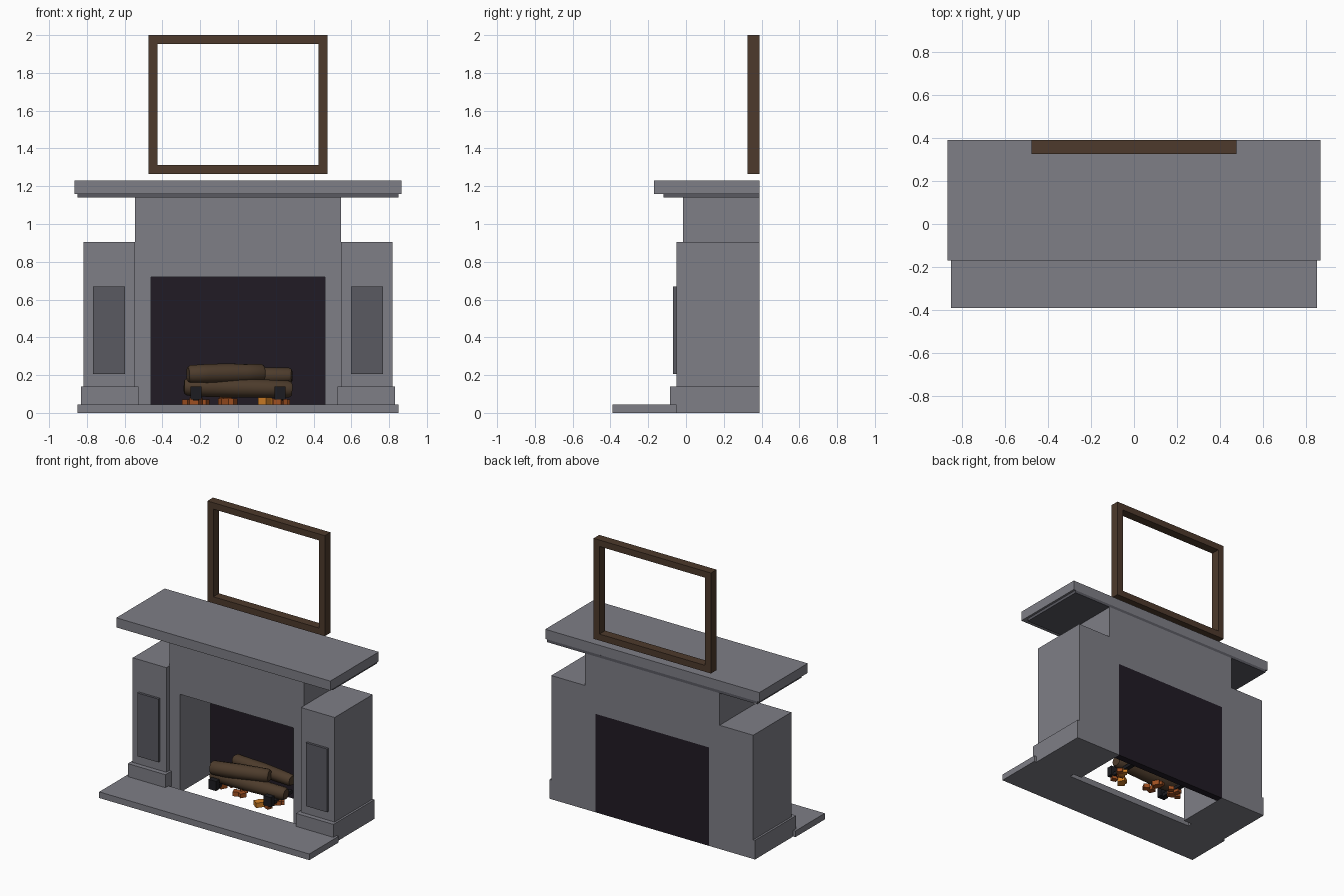
import bpy, bmesh, math, random
from mathutils import Vector, Matrix

if "Cube" in bpy.data.objects:
    bpy.data.objects.remove(bpy.data.objects["Cube"])

random.seed(4)


def mat(name, r, g, b):
    m = bpy.data.materials.new(name)
    m.diffuse_color = (r, g, b, 1)
    m.use_nodes = True
    m.node_tree.nodes["Principled BSDF"].inputs["Base Color"].default_value = m.diffuse_color
    return m


STONE = mat("stone", 0.21, 0.21, 0.24)
TRIM = mat("dark_stone", 0.10, 0.10, 0.12)
SOOT = mat("soot", 0.015, 0.011, 0.018)
WOOD = mat("frame_wood", 0.075, 0.042, 0.025)
BARK = mat("bark", 0.075, 0.045, 0.025)
IRON = mat("iron", 0.012, 0.012, 0.015)
EMBER = mat("ember", 0.35, 0.08, 0.015)
GLOW = mat("glowing_ember", 0.65, 0.22, 0.02)


def finish(name, bm, material):
    bmesh.ops.recalc_face_normals(bm, faces=bm.faces)
    me = bpy.data.meshes.new(name)
    bm.to_mesh(me)
    bm.free()
    ob = bpy.data.objects.new(name, me)
    me.materials.append(material)
    bpy.context.collection.objects.link(ob)
    return ob


def box(name, x, y, z, material, turn=None):
    """Box from (min, max) pairs, optionally turned about its centre."""
    bm = bmesh.new()
    size = [b - a for a, b in (x, y, z)]
    mid = Vector([(a + b) / 2 for a, b in (x, y, z)])
    m = Matrix.Translation(mid) @ (turn or Matrix()) @ Matrix.Diagonal((*size, 1))
    bmesh.ops.create_cube(bm, size=1, matrix=m)
    return finish(name, bm, material)


def extrude_y(name, outline, y0, y1, material):
    """Extrude an x/z outline along y."""
    bm = bmesh.new()
    face = bm.faces.new([bm.verts.new((x, y0, z)) for x, z in outline])
    new = bmesh.ops.extrude_face_region(bm, geom=[face])["geom"]
    verts = [v for v in new if isinstance(v, bmesh.types.BMVert)]
    bmesh.ops.translate(bm, vec=(0, y1 - y0, 0), verts=verts)
    return finish(name, bm, material)


def log(name, a, b, r, sides=12):
    """Slightly lumpy log between two points with rounded ends."""
    a, b = Vector(a), Vector(b)
    rot = (b - a).to_track_quat('Z', 'Y')
    bm = bmesh.new()
    rings = []
    for t, s in ((0, .72), (.03, .92), (.25, 1), (.5, 1.03), (.75, .97), (.97, .9), (1, .72)):
        mid = a.lerp(b, t)
        ring = []
        for i in range(sides):
            ang = 2 * math.pi * i / sides
            k = r * s * random.uniform(.96, 1.03)
            ring.append(bm.verts.new(mid + rot @ Vector((k * math.cos(ang), k * math.sin(ang), 0))))
        rings.append(ring)
    for p, q in zip(rings, rings[1:]):
        for i in range(sides):
            j = (i + 1) % sides
            bm.faces.new((p[i], p[j], q[j], q[i]))
    bm.faces.new(rings[0])
    bm.faces.new(rings[-1])
    ob = finish(name, bm, BARK)
    bpy.context.view_layer.objects.active = ob
    ob.select_set(True)
    bpy.ops.object.shade_smooth_by_angle(angle=math.radians(45))
    ob.select_set(False)


BACK = 0.39

# Hearth slab, surround with its opening, and mantel shelf
box("hearth", (-.85, .85), (-.39, -.05), (0, .045), STONE)
extrude_y("surround", [(-.545, 0), (-.46, 0), (-.46, .72), (.46, .72),
                       (.46, 0), (.545, 0), (.545, 1.14), (-.545, 1.14)], -.015, BACK, STONE)
box("firebox_back", (-.46, .46), (.34, BACK), (0, .72), SOOT)
box("mantel_moulding", (-.85, .85), (-.12, BACK), (1.14, 1.16), TRIM)
box("mantel_shelf", (-.866, .866), (-.17, BACK), (1.16, 1.23), STONE)

# Pillars with plinths and raised panels
for side, s in (("left", -1), ("right", 1)):
    def span(a, b):
        return tuple(sorted((a * s, b * s)))
    box(side + "_pillar", span(.545, .817), (-.05, BACK), (0, .905), STONE)
    box(side + "_plinth", span(.528, .832), (-.085, BACK), (0, .14), STONE)
    box(side + "_panel", span(.597, .767), (-.068, -.05), (.205, .668), TRIM)
    # Firedog: upright at the front, bar running back
    c = .222
    box(side + "_firedog_post", span(c - .03, c + .03), (.02, .06), (.07, .14), IRON)
    box(side + "_firedog_bar", span(c - .016, c + .016), (.04, .29), (.065, .09), IRON)
    # Frame stile
    box(side + "_frame_stile", span(.427, .475), (.325, BACK), (1.265, 2), WOOD)

# Frame rails
box("frame_bottom_rail", (-.427, .427), (.325, BACK), (1.265, 1.312), WOOD)
box("frame_top_rail", (-.427, .427), (.325, BACK), (1.953, 2), WOOD)

# Logs
log("lower_log", (-.285, .11, .138), (.285, .15, .125), .05)
log("front_upper_log", (-.265, .07, .205), (.137, .17, .212), .052)
log("back_upper_log", (-.22, .28, .195), (.285, .22, .198), .045)

# Embers in two heaps under the logs
for i in range(16):
    x = random.uniform(-.33, 0) if i % 2 else random.uniform(.14, .26)
    y = random.uniform(.03, .2)
    h = random.uniform(.016, .026)
    box("ember_%d" % (i + 1), (x - h, x + h), (y - h, y + h), (.045, .045 + 1.4 * h),
        GLOW if i % 4 == 0 else EMBER, Matrix.Rotation(random.uniform(0, 3), 4, 'Z'))
